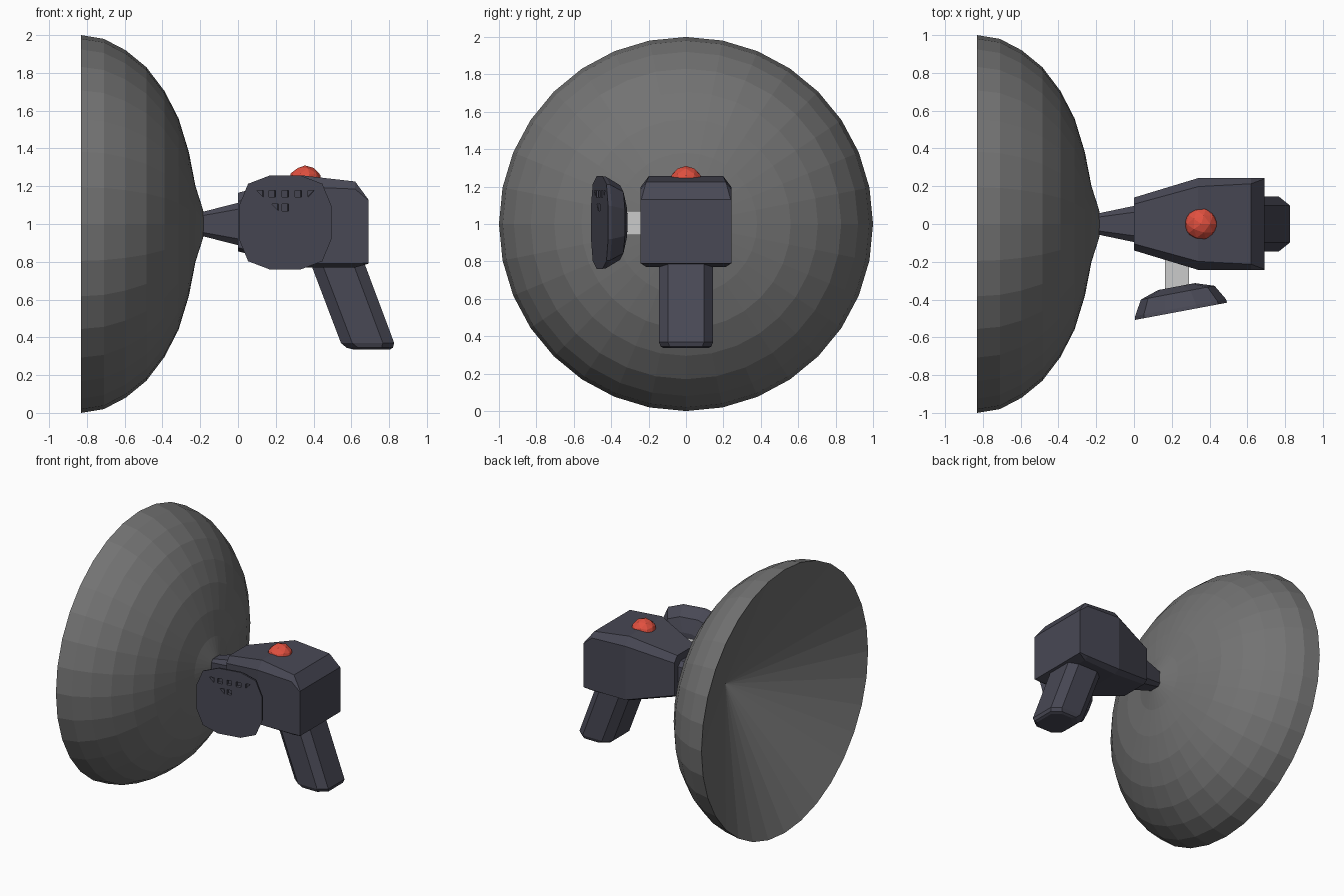
import bpy, bmesh, math
from mathutils import Vector, Matrix

if "Cube" in bpy.data.objects:
    bpy.data.objects.remove(bpy.data.objects["Cube"])


def material(name, rgb):
    m = bpy.data.materials.new(name)
    m.diffuse_color = (*rgb, 1)
    m.use_nodes = True
    m.node_tree.nodes["Principled BSDF"].inputs["Base Color"].default_value = m.diffuse_color
    return m


DARK = material("dark_shell", (0.065, 0.065, 0.09))
RED = material("red_button", (0.75, 0.08, 0.05))
GREY = material("dish_grey", (0.17, 0.17, 0.17))


def loft(name, rings, mat=None, matrix=None):
    """Skin closed rings of equal length and cap both ends."""
    bm = bmesh.new()
    vs = [[bm.verts.new(p) for p in r] for r in rings]
    n = len(vs[0])
    for a, b in zip(vs, vs[1:]):
        for i in range(n):
            j = (i + 1) % n
            bm.faces.new((a[i], a[j], b[j], b[i]))
    bm.faces.new(vs[0][::-1])
    bm.faces.new(vs[-1])
    bmesh.ops.recalc_face_normals(bm, faces=bm.faces)
    me = bpy.data.meshes.new(name)
    bm.to_mesh(me)
    bm.free()
    ob = bpy.data.objects.new(name, me)
    bpy.context.collection.objects.link(ob)
    if mat:
        me.materials.append(mat)
    if matrix:
        ob.matrix_world = matrix
    return ob


def octagon(hw, lo, hi, cut_w, cut_lo, cut_hi):
    """Chamfered rectangle as (a, b) pairs, a within +-hw, b from lo to hi."""
    half = [(hw - cut_w, lo), (hw, lo + cut_lo), (hw, hi - cut_hi), (hw - cut_w, hi)]
    return half + [(-a, b) for a, b in reversed(half)]


# dish: revolved outer shell, with a shallow cone hollow inside
profile = [(-0.33, 0), (-0.83, 1.0), (-0.71, 0.98), (-0.595, 0.92), (-0.485, 0.83),
           (-0.39, 0.705), (-0.315, 0.56), (-0.26, 0.38), (-0.225, 0.2),
           (-0.185, 0.075), (-0.17, 0)]
bm = bmesh.new()
verts = [bm.verts.new((x, 0, 1 + r)) for x, r in profile]
edges = [bm.edges.new(p) for p in zip(verts, verts[1:])]
bmesh.ops.spin(bm, geom=verts + edges, cent=(0, 0, 1), axis=(1, 0, 0),
               angle=math.tau, steps=32)
bmesh.ops.remove_doubles(bm, verts=bm.verts, dist=1e-4)
bmesh.ops.recalc_face_normals(bm, faces=bm.faces)
mesh = bpy.data.meshes.new("dish")
bm.to_mesh(mesh)
bm.free()
mesh.materials.append(GREY)
bpy.context.collection.objects.link(bpy.data.objects.new("dish", mesh))

# neck between dish and body
loft("neck", [[(x, y, z) for y, z in octagon(w, 1 - h, 1 + h, c, c, c)]
              for x, w, h, c in [(-0.185, 0.057, 0.065, 0.02), (0.02, 0.1, 0.117, 0.035)]], DARK)

# body: tapered front, straight back with sloped top edge
sections = [(0.0, 0.14, 0.855, 1.165, 0.035, 0.02, 0.045),
            (0.34, 0.243, 0.77, 1.257, 0.045, 0.02, 0.06),
            (0.62, 0.243, 0.77, 1.225, 0.03, 0.02, 0.04),
            (0.69, 0.243, 0.79, 1.13, 0.004, 0.004, 0.004)]
loft("body", [[(x, y, z) for y, z in octagon(w, lo, hi, cw, cl, ch)]
              for x, w, lo, hi, cw, cl, ch in sections], DARK)

# raked handle
loft("handle", [[(x, y, z) for y, x in octagon(w, x0, x1, 0.048, 0.06, 0.06)]
                for z, w, x0, x1 in [(0.83, 0.145, 0.37, 0.655), (0.37, 0.145, 0.545, 0.827),
                                     (0.345, 0.135, 0.575, 0.82), (0.336, 0.12, 0.61, 0.805)]], DARK)

# button on top
bpy.ops.mesh.primitive_ico_sphere_add(subdivisions=2, radius=0.09, location=(0.355, 0, 1.22))
button = bpy.context.object
button.name = "button"
button.data.materials.append(RED)

# stem holding the speaker cup
loft("speaker_stem", [[(x, y, z) for x in (0.165, 0.29)
                       for z in ((0.94, 1.07) if x < 0.2 else (1.07, 0.94))]
                      for y in (-0.37, -0.15)])

# speaker cup: rounded square, domed on the inner side, tilted outward
quarter = [(0.248, 0.09), (0.2, 0.205), (0.085, 0.248)]
outline = (quarter + [(-u, v) for u, v in reversed(quarter)]
           + [(-u, -v) for u, v in quarter] + [(u, -v) for u, v in reversed(quarter)])
tilt = Matrix.Translation((0.25, -0.462, 1.008)) @ Matrix.Rotation(math.radians(10.6), 4, 'Z')
cup = loft("speaker_cup", [[(u * s, d, v * s) for u, v in outline]
                           for d, s in [(0, 1), (0.02, 0.985), (0.1, 0.8), (0.133, 0.4)]], DARK, tilt)

# speaker grille: five holes over two
h = 0.018
square = [(-h, -h), (h, -h), (h, h), (-h, h)]
tri_left = [(-h, h), (h, h), (h, -h)]
tri_right = [(-h, h), (h, h), (-h, -h)]
holes = [(-0.135, 0.152, tri_left), (-0.07, 0.152, square), (0, 0.152, square),
         (0.07, 0.152, square), (0.14, 0.152, tri_right),
         (-0.055, 0.08, tri_left), (0, 0.08, square)]
cutters = [loft("grille_cutter", [[(u + a, d, v + b) for a, b in shape] for d in (-0.05, 0.025)],
                DARK, tilt) for u, v, shape in holes]
for c in cutters:
    c.hide_render = True
    mod = cup.modifiers.new("grille", 'BOOLEAN')
    mod.operation = 'DIFFERENCE'
    mod.solver = 'EXACT'
    mod.object = c
bpy.context.view_layer.update()
bpy.context.view_layer.objects.active = cup
for mod in list(cup.modifiers):
    bpy.ops.object.modifier_apply(modifier=mod.name)
for c in cutters:
    bpy.data.objects.remove(c)
